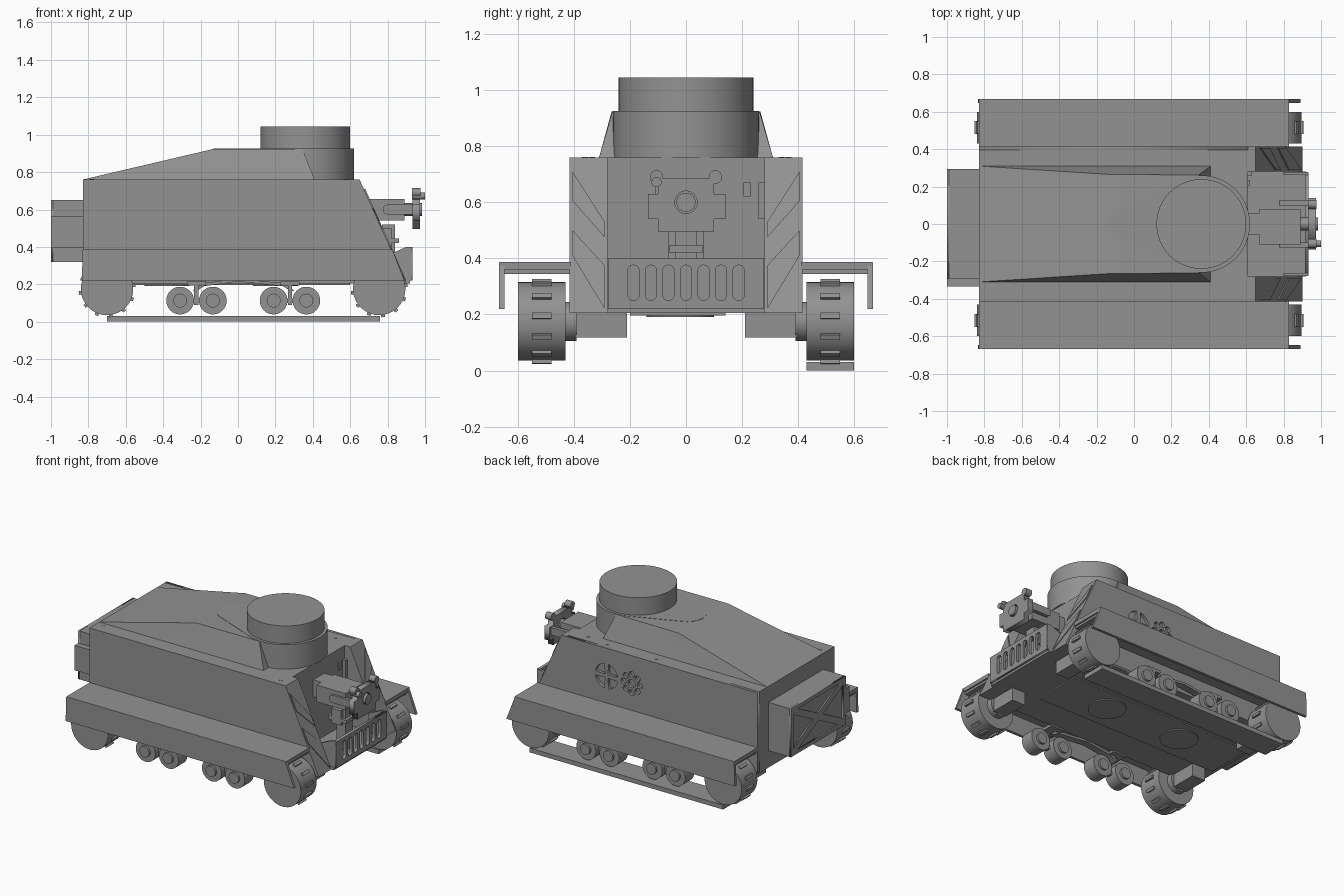
import bpy, bmesh
from math import sin, cos, pi, radians, degrees, acos
from mathutils import Matrix, Vector

if "Cube" in bpy.data.objects:
    bpy.data.objects.remove(bpy.data.objects["Cube"])

grey = bpy.data.materials.new("dark_grey")
grey.diffuse_color = (0.29, 0.29, 0.29, 1)
grey.use_nodes = True
grey.node_tree.nodes["Principled BSDF"].inputs["Base Color"].default_value = grey.diffuse_color


def finish(name, bm):
    bmesh.ops.recalc_face_normals(bm, faces=bm.faces)
    me = bpy.data.meshes.new(name)
    bm.to_mesh(me)
    bm.free()
    me.materials.append(grey)
    ob = bpy.data.objects.new(name, me)
    bpy.context.collection.objects.link(ob)
    return ob


def prism(name, pts, axis, a, b):
    """Extrude a 2D outline along an axis from a to b."""
    place = {'x': lambda u, v, w: (w, u, v), 'y': lambda u, v, w: (u, w, v),
             'z': lambda u, v, w: (u, v, w)}[axis]
    bm = bmesh.new()
    lo = [bm.verts.new(place(u, v, a)) for u, v in pts]
    hi = [bm.verts.new(place(u, v, b)) for u, v in pts]
    bm.faces.new(lo)
    bm.faces.new(hi)
    n = len(pts)
    for i in range(n):
        bm.faces.new((lo[i], lo[(i + 1) % n], hi[(i + 1) % n], hi[i]))
    return finish(name, bm)


def rect(u0, u1, v0, v1):
    return [(u0, v0), (u1, v0), (u1, v1), (u0, v1)]


def box(name, x, y, z):
    return prism(name, rect(*x, *y), 'z', *z)


def arc(u, v, r, a0=0, a1=360, n=32):
    full = a1 - a0 == 360
    return [(u + r * cos(radians(a0 + (a1 - a0) * i / n)), v + r * sin(radians(a0 + (a1 - a0) * i / n)))
            for i in range(n if full else n + 1)]


def cyl(name, axis, u, v, r, a, b, n=32):
    return prism(name, arc(u, v, r, n=n), axis, a, b)


def convex(name, pts):
    bm = bmesh.new()
    for p in pts:
        bm.verts.new(p)
    bmesh.ops.convex_hull(bm, input=bm.verts)
    bmesh.ops.dissolve_limit(bm, angle_limit=0.001, verts=bm.verts, edges=bm.edges)
    return finish(name, bm)


def plate(name, loops, axis, pos, half):
    """Flat plate facing x or y; the first loop is the outline, the rest are holes."""
    cu = bpy.data.curves.new(name, 'CURVE')
    cu.dimensions, cu.fill_mode, cu.extrude = '2D', 'BOTH', half
    cu.materials.append(grey)
    for loop in loops:
        sp = cu.splines.new('POLY')
        sp.points.add(len(loop) - 1)
        for p, (u, v) in zip(sp.points, loop):
            p.co = (u, v, 0, 1)
        sp.use_cyclic_u = True
    ob = bpy.data.objects.new(name, cu)
    if axis == 'x':
        ob.matrix_world = Matrix(((0, 0, 1, pos), (1, 0, 0, 0), (0, 1, 0, 0), (0, 0, 0, 1)))
    else:
        ob.matrix_world = Matrix(((1, 0, 0, 0), (0, 0, -1, pos), (0, 1, 0, 0), (0, 0, 0, 1)))
    bpy.context.collection.objects.link(ob)
    return ob


# Hull; its back side is a plate pierced by a spoked vent and a ring of ports
box("hull", (-0.83, 0.61), (-0.415, 0.395), (0.205, 0.76))
quarters = [[(0.31 + 0.012 * sx, 0.57 + 0.012 * sz)] + arc(0.31, 0.57, 0.085, q + 10, q + 80, 8)
            for sx, sz, q in ((1, 1, 0), (-1, 1, 90), (-1, -1, 180), (1, -1, 270))]
ports = [arc(0.12 + 0.062 * cos(i * pi / 4), 0.57 + 0.062 * sin(i * pi / 4), 0.02, n=16) for i in range(8)]
plate("hull_back_side", [rect(-0.83, 0.61, 0.205, 0.76)] + quarters + ports + [arc(0.12, 0.57, 0.028)],
      'y', 0.405, 0.01)

# Belly plate and underside hatches
box("belly_plate", (-0.8, 0.6), (-0.2, 0.14), (0.197, 0.21))
for x in (0.2, -0.38):
    cyl("belly_hatch", 'z', x, -0.02, 0.12, 0.19, 0.2)

# Sloped roof, teardrop turret base and turret
convex("roof", [(x, s * y, z) for s in (-1, 1) for x, y, z in
                ((-0.83, 0.31, 0.76), (-0.13, 0.265, 0.924), (0.345, 0.262, 0.924), (0.41, 0.31, 0.76))])
a = 180 - degrees(acos((0.26 - 0.12) / 0.37))
prism("turret_base", arc(0.36, 0, 0.26, -a, a, 48) + arc(-0.01, 0, 0.12, a, 360 - a, 24), 'z', 0.76, 0.926)
cyl("turret", 'z', 0.36, 0, 0.24, 0.92, 1.045, 64)

# Roof rivets
for x, y in ((-0.03, 0.365), (0.34, 0.365), (0.5, 0.34), (-0.78, -0.335), (0.575, -0.36)):
    cyl("roof_rivet", 'z', x, y, 0.011, 0.755, 0.762, 12)


def slope(z):
    return 0.65 + (0.76 - z) * 0.25 / 0.56


# Front cheeks with raised diagonal bands
for s in (-1, 1):
    prism("cheek", [(0.6, 0.205), (0.9, 0.205), (0.65, 0.76), (0.6, 0.76)], 'y', s * 0.28, s * 0.415)
    for o0, o1, i0, i1 in ((0.71, 0.605, 0.53, 0.475), (0.5, 0.41, 0.375, 0.22)):
        convex("cheek_band", [(slope(z) + d, s * y, z) for d in (-0.01, 0.008)
                              for y, z in ((0.405, o0), (0.405, o1), (0.29, i0), (0.29, i1))])
    # Tapered side wall of the nose
    prism("nose_side", [(0.8, 0.205), (0.93, 0.22), (0.93, 0.4), (0.9, 0.4), (0.8, 0.355)],
          'y', s * 0.262, s * 0.278)

# Nose floor and slotted grille
box("nose_floor", (0.6, 0.92), (-0.28, 0.28), (0.205, 0.225))
slots = [arc(y, 0.356, 0.02, 0, 180, 10) + arc(y, 0.27, 0.02, 180, 360, 10)
         for y in [i * 0.0625 for i in range(-3, 4)]]
plate("nose_grille", [rect(-0.275, 0.275, 0.22, 0.4)] + slots, 'x', 0.924, 0.01)
box("front_slot_cover", (0.6, 0.62), (0.205, 0.232), (0.62, 0.67))
box("front_side_cover", (0.6, 0.63), (0.258, 0.28), (0.54, 0.67))

# Gun on its pedestal
box("gun_pedestal", (0.77, 0.84), (-0.04, 0.04), (0.22, 0.52))
for y in (-0.05, 0.05):
    box("pedestal_cheek", (0.75, 0.82), (y - 0.012, y + 0.012), (0.4, 0.5))
box("pedestal_foot", (0.72, 0.86), (-0.06, 0.06), (0.42, 0.445))
box("gun_breech", (0.61, 0.69), (-0.06, 0.06), (0.54, 0.655))
box("gun_body", (0.67, 0.89), (-0.11, 0.08), (0.54, 0.655))
cyl("gun_barrel", 'x', 0, 0.6, 0.034, 0.85, 0.985)
shield = [(-0.1, 0.495), (0.1, 0.495), (0.1, 0.54), (0.14, 0.54), (0.14, 0.63), (0.1, 0.63),
          (0.1, 0.685), (-0.1, 0.685), (-0.1, 0.63), (-0.135, 0.63), (-0.135, 0.54), (-0.1, 0.54)]
plate("gun_shield", [shield, arc(0, 0.6, 0.04)], 'x', 0.952, 0.02)
for s in (-1, 1):
    cyl("recoil_tube", 'x', s * 0.105, 0.69, 0.024, 0.93, 0.975, 20)
    prism("shield_arm", arc(0.8, 0.6, 0.026, 90, 270, 10) + [(0.95, 0.574), (0.95, 0.626)],
          'y', s * 0.1, s * 0.125)
cyl("sight_knob", 'x', -0.105, 0.672, 0.018, 0.93, 1.0, 16)

# Rear stowage box with cross-braced door and side locker
box("rear_box", (-0.99, -0.82), (-0.295, 0.295), (0.32, 0.65))
tris = [[(-0.22, 0.625), (0.22, 0.625), (0, 0.51)], [(-0.22, 0.345), (0.22, 0.345), (0, 0.46)],
        [(-0.27, 0.6), (-0.27, 0.37), (-0.05, 0.485)], [(0.27, 0.6), (0.27, 0.37), (0.05, 0.485)]]
plate("rear_door", [rect(-0.295, 0.295, 0.32, 0.65)] + tris, 'x', -0.994, 0.006)
box("rear_locker", (-1.0, -0.82), (-0.335, -0.29), (0.395, 0.565))

# Running gear on both sides
for s in (-1, 1):
    # Mudguard top, inner lip and skirt
    box("mudguard", (-0.83, 0.83), (s * 0.41, s * 0.665), (0.36, 0.387))
    box("mudguard_lip", (-0.82, 0.82), (s * 0.41, s * 0.655), (0.345, 0.362))
    prism("skirt", [(-0.835, 0.22), (0.89, 0.22), (0.825, 0.386), (-0.83, 0.386)], 'y', s * 0.648, s * 0.667)
    # Drive wheels with cleats
    for x in (-0.70, 0.755):
        cyl("drive_wheel", 'y', x, 0.175, 0.14, s * 0.43, s * 0.6, 40)
        cyl("drive_axle", 'y', x, 0.175, 0.07, s * 0.39, s * 0.44)
        box("axle_housing", (x - 0.05, x + 0.05), (s * 0.21, s * 0.395), (0.117, 0.21))
        for k in range(12):
            t = radians(k * 30 + 8)
            e, n = Vector((cos(t), sin(t))), Vector((-sin(t), cos(t))) * 0.01
            o = Vector((x, 0.175))
            prism("cleat", [tuple(o + e * r + n * q) for r, q in
                            ((0.13, -1), (0.152, -1), (0.152, 1), (0.13, 1))], 'y', s * 0.48, s * 0.55)
    # Bogies: road rollers, rocker beam, bracket and post
    for x in (-0.222, 0.278):
        for d in (-0.0875, 0.0875):
            cyl("road_roller", 'y', x + d, 0.113, 0.074, s * 0.46, s * 0.555)
            cyl("roller_hub", 'y', x + d, 0.113, 0.037, s * 0.445, s * 0.57, 24)
        box("rocker_beam", (x - 0.09, x + 0.09), (s * 0.495, s * 0.52), (0.1, 0.125))
        box("bogie_post", (x - 0.012, x + 0.012), (s * 0.49, s * 0.525), (0.09, 0.21))
        box("bogie_bracket", (x - 0.05, x + 0.05), (s * 0.4, s * 0.525), (0.195, 0.215))
    # Leaf spring linking the bogies
    prism("leaf_spring", [(-0.24, 0.165), (-0.22, 0.165), (-0.18, 0.19), (0.0, 0.215), (0.24, 0.19),
                          (0.28, 0.165), (0.3, 0.165), (0.26, 0.205), (0, 0.23), (-0.2, 0.205)],
          'y', s * 0.44, s * 0.49)

# Ground track run, present on the back side only
box("track_run", (-0.70, 0.76), (0.43, 0.6), (0.0, 0.03))

# Smooth the round parts while keeping edges sharp
bpy.ops.object.select_all(action='DESELECT')
for ob in bpy.context.scene.objects:
    if ob.type == 'MESH':
        ob.select_set(True)
        bpy.context.view_layer.objects.active = ob
bpy.ops.object.shade_smooth_by_angle(angle=radians(30))
